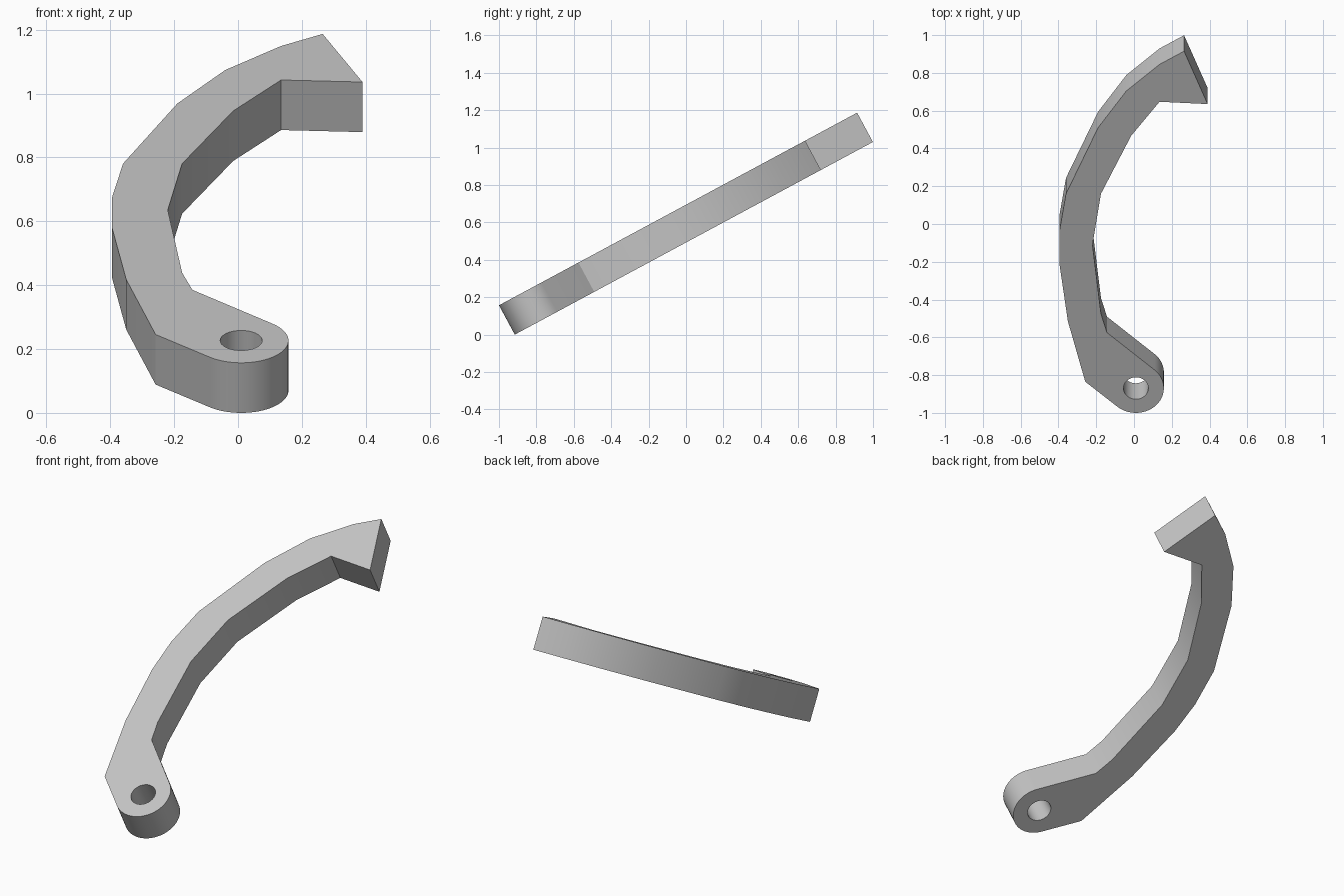
import bpy
import bmesh
import math
from mathutils import Matrix, Vector

cube = bpy.data.objects.get("Cube")
if cube:
    bpy.data.objects.remove(cube, do_unlink=True)

TILT = math.radians(28.27)
THICK = 0.178
EYE = Vector((0.01, 0.148))   # pivot centre in the plane of the plate
EYE_R = 0.148
HOLE_R = 0.066

grey = bpy.data.materials.new("plain grey")
grey.use_nodes = True
grey.diffuse_color = (0.55, 0.55, 0.55, 1)
grey.node_tree.nodes["Principled BSDF"].inputs["Base Color"].default_value = grey.diffuse_color

# Plan outline: x and level y, outer edge from pivot to tip, inner edge back
outer = [(-0.258, -0.835), (-0.35, -0.515), (-0.395, -0.21), (-0.395, -0.04),
         (-0.36, 0.16), (-0.19, 0.51), (-0.04, 0.705), (0.135, 0.845), (0.265, 0.915)]
inner = [(0.39, 0.635), (0.135, 0.647), (-0.015, 0.467), (-0.175, 0.16),
         (-0.22, -0.11), (-0.175, -0.475), (-0.143, -0.575)]


def in_plane(points):
    """Stretch level coordinates onto the tilted plate."""
    return [Vector((x, (y + 1) / math.cos(TILT))) for x, y in points]


def tangent_angle(point, side):
    """Angle on the pivot circle where a line from point touches it."""
    d = point - EYE
    return math.atan2(d.y, d.x) + side * math.acos(EYE_R / d.length)


def prism(name, outline, low, high):
    bm = bmesh.new()
    face = bm.faces.new([bm.verts.new((p.x, p.y, low)) for p in outline])
    top = bmesh.ops.extrude_face_region(bm, geom=[face])["geom"]
    bmesh.ops.translate(bm, vec=(0, 0, high - low),
                        verts=[v for v in top if isinstance(v, bmesh.types.BMVert)])
    bmesh.ops.recalc_face_normals(bm, faces=bm.faces)
    mesh = bpy.data.meshes.new(name)
    bm.to_mesh(mesh)
    bm.free()
    mesh.materials.append(grey)
    obj = bpy.data.objects.new(name, mesh)
    bpy.context.collection.objects.link(obj)
    return obj


def arc(radius, start, end, steps):
    angles = [start + (end - start) * i / steps for i in range(steps + 1)]
    return [EYE + radius * Vector((math.cos(a), math.sin(a))) for a in angles]


# Curved arm with a rounded pivot end
outer, inner = in_plane(outer), in_plane(inner)
start = tangent_angle(inner[-1], -1)
end = tangent_angle(outer[0], 1)
while end > start:
    end -= math.tau
while end < start - math.tau:
    end += math.tau
arm = prism("curved_arm", outer + inner + arc(EYE_R, start, end, 28), -THICK, 0)

# Pivot hole
cutter = prism("hole_cutter", arc(HOLE_R, 0, math.tau, 32)[:-1], -THICK * 2, THICK)
cutter.hide_render = True
cut = arm.modifiers.new("pivot hole", "BOOLEAN")
cut.operation = "DIFFERENCE"
cut.solver = "EXACT"
cut.object = cutter
bpy.ops.object.select_all(action="DESELECT")
bpy.context.view_layer.objects.active = arm
arm.select_set(True)
bpy.ops.object.modifier_apply(modifier=cut.name)
bpy.data.objects.remove(cutter, do_unlink=True)

# Tilt the plate so its lowest edge rests on the ground
arm.data.transform(Matrix.Translation((0, -1, THICK * math.cos(TILT)))
                   @ Matrix.Rotation(TILT, 4, "X"))
bpy.ops.object.shade_smooth_by_angle(angle=math.radians(30))
